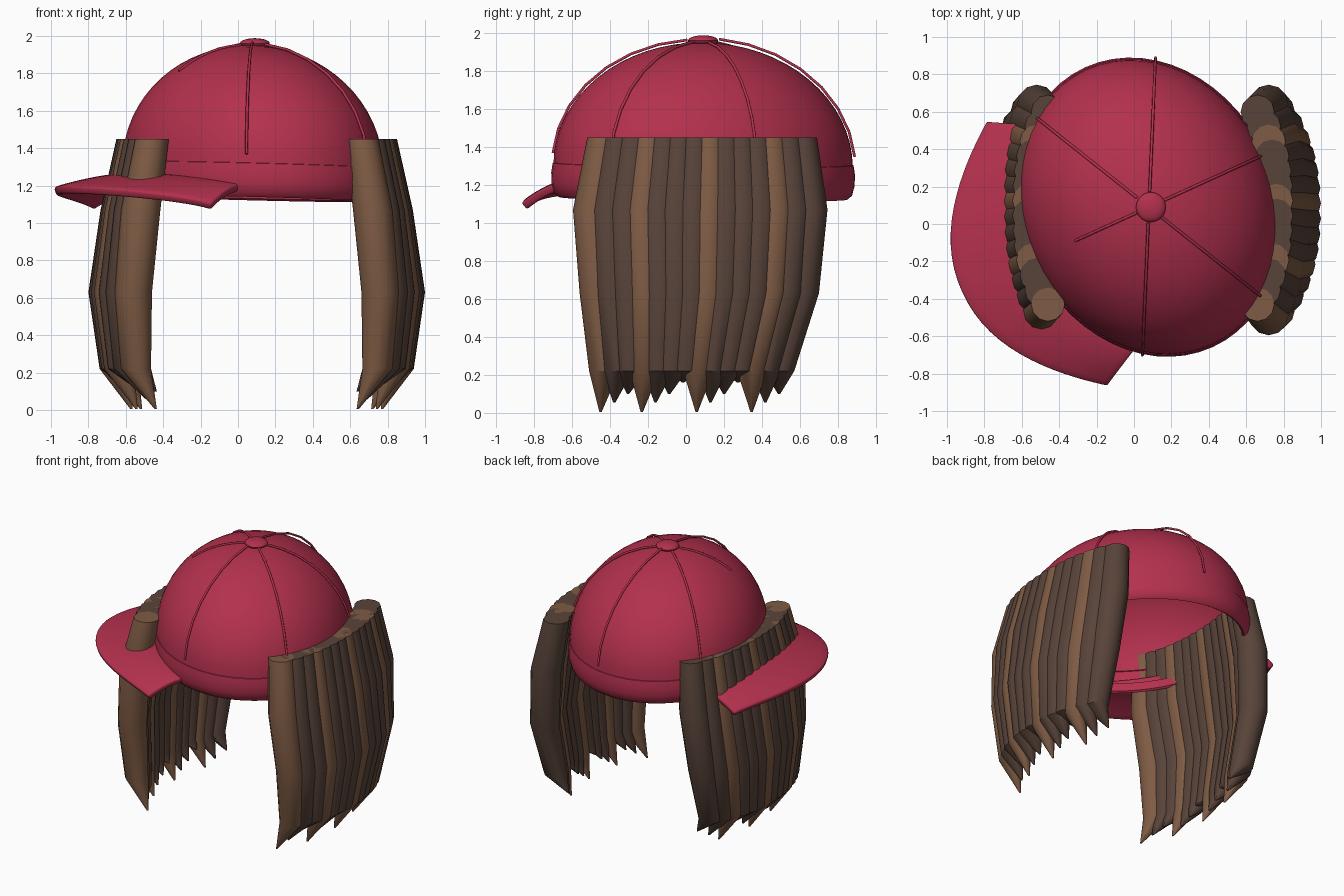
import bpy, bmesh
from math import sin, cos, pi, radians, sqrt
from mathutils import Vector

cube = bpy.data.objects.get("Cube")
if cube:
    bpy.data.objects.remove(cube)


def material(name, rgb):
    m = bpy.data.materials.new(name)
    m.use_nodes = True
    m.diffuse_color = (*rgb, 1)
    m.node_tree.nodes["Principled BSDF"].inputs["Base Color"].default_value = (*rgb, 1)
    return m


RED = material("crimson cloth", (0.45, 0.03, 0.075))
LIGHT = material("light brown hair", (0.21, 0.105, 0.058))
DARK = material("dark brown hair", (0.098, 0.057, 0.042))

# Cap frame: u points along the visor, v across it
CX, CY = 0.08, 0.09
A, B, H, ZC = 0.673, 0.81, 0.65, 1.30
YAW = radians(204.5)
TILT = 0.03


def cap_point(u, v, z):
    return Vector((CX + u * cos(YAW) - v * sin(YAW),
                   CY + u * sin(YAW) + v * cos(YAW), z + TILT * u))


def finish(name, bm, mat, angle=35):
    bmesh.ops.recalc_face_normals(bm, faces=bm.faces)
    me = bpy.data.meshes.new(name)
    bm.to_mesh(me)
    bm.free()
    me.materials.append(mat)
    ob = bpy.data.objects.new(name, me)
    bpy.context.collection.objects.link(ob)
    bpy.ops.object.select_all(action='DESELECT')
    ob.select_set(True)
    bpy.context.view_layer.objects.active = ob
    bpy.ops.object.shade_smooth_by_angle(angle=radians(angle))
    return ob


def bridge(bm, rows, closed=True):
    """Skin between consecutive rows of vertices."""
    for r0, r1 in zip(rows, rows[1:]):
        n = len(r0)
        for i in range(n if closed else n - 1):
            j = (i + 1) % n
            bm.faces.new((r0[i], r0[j], r1[j], r1[i]))


def cap_ring(bm, scale, z, n=56):
    return [bm.verts.new(cap_point(A * scale * cos(2 * pi * i / n),
                                   B * scale * sin(2 * pi * i / n), z))
            for i in range(n)]


# Dome
bm = bmesh.new()
rings = [cap_ring(bm, cos(e * pi / 32), ZC + H * sin(e * pi / 32)) for e in range(16)]
bridge(bm, rings)
pole = bm.verts.new(cap_point(0, 0, ZC + H))
top = rings[-1]
for i, v in enumerate(top):
    bm.faces.new((v, top[(i + 1) % len(top)], pole))
finish("cap_dome", bm, RED)

# Sweat band with a rolled lower edge
bm = bmesh.new()
profile = [(0.99, 1.315), (1.005, 1.31), (1.015, 1.26), (1.012, 1.2),
           (0.995, 1.15), (0.965, 1.13), (0.945, 1.14), (0.945, 1.2)]
bridge(bm, [cap_ring(bm, s, z) for s, z in profile])
finish("cap_band", bm, RED, 50)

# Curved visor
bm = bmesh.new()
rows = []
STEPS, DEPTH = 32, 8
for k in range(DEPTH + 1):
    f = k / DEPTH
    row = []
    for i in range(STEPS + 1):
        s = 2 * i / STEPS - 1
        phi = s * radians(56)
        iu, iv, iz = 0.97 * A * cos(phi), 0.97 * B * sin(phi), 1.25 - 0.05 * s * s
        ov = 0.78 * sin(s * pi / 2) * 0.6 + 0.78 * s * 0.4
        ou = 0.6 + 0.5 * (1 - abs(ov / 0.78) ** 2.1)
        oz = 1.165 - 0.08 * s * s
        z = iz + (oz - iz) * f ** 1.6
        row.append(bm.verts.new(cap_point(iu + (ou - iu) * f, iv + (ov - iv) * f, z)))
    rows.append(row)
bridge(bm, rows, closed=False)
visor = finish("cap_visor", bm, RED)
if visor.data.polygons[0].normal.z < 0:
    visor.data.flip_normals()
thick = visor.modifiers.new("thickness", 'SOLIDIFY')
thick.thickness = 0.045
thick.offset = -1
edge = visor.modifiers.new("soft edge", 'BEVEL')
edge.width = 0.012
edge.segments = 2

# Raised seams running down from the button
SEAMS = [(0, 1.005, 50), (63, 1.025, 5), (117, 1.015, 5),
         (180, 1.012, 14), (243, 1.035, 5), (297, 1.012, 5)]
for deg, grow, low in SEAMS:
    crv = bpy.data.curves.new("cap_seam", 'CURVE')
    crv.dimensions = '3D'
    crv.bevel_depth = 0.008
    crv.bevel_resolution = 1
    crv.use_fill_caps = True
    sp = crv.splines.new('POLY')
    count = 8
    sp.points.add(count - 1)
    d = radians(deg)
    reach = 1 / sqrt((cos(d) / A) ** 2 + (sin(d) / B) ** 2)
    for i, p in enumerate(sp.points):
        e = radians(84 + (low - 84) * i / (count - 1))
        r = reach * grow * cos(e)
        p.co = (*cap_point(r * cos(d), r * sin(d), ZC + H * grow * sin(e)), 1)
    crv.materials.append(RED)
    bpy.context.collection.objects.link(bpy.data.objects.new("cap_seam", crv))

# Button on the crown
bm = bmesh.new()
bmesh.ops.create_uvsphere(bm, u_segments=20, v_segments=10, radius=0.08)
for v in bm.verts:
    v.co = Vector((v.co.x + 0.09, v.co.y + 0.09, v.co.z * 0.35 + 1.96))
finish("cap_button", bm, RED)

# Hair: each level is height, x of the middle strand, inward pull at the ends,
# y centre, y half spread, strand radius
LEVELS = [(1.45, 0.76, 0.10, 0.085, 0.515, 0.09),
          (1.07, 0.83, 0.11, 0.075, 0.565, 0.105),
          (0.63, 0.90, 0.14, 0.07, 0.53, 0.10),
          (0.22, 0.86, 0.115, 0.03, 0.46, 0.08),
          (0.0, 0.77, 0.13, 0.02, 0.47, 0.006)]
TIPS = [0.055, 0.1, 0.16]
COUNT, SIDES = 14, 12
LIGHT_STRANDS = (0, 3, 7, 11)
MIRROR_X = 0.1


def strand(name, index, side):
    t = 2 * index / (COUNT - 1) - 1
    light = index in LIGHT_STRANDS
    since = index - max(k for k in LIGHT_STRANDS if k <= index)
    tip = 0.005 if light else TIPS[since - 1]
    bm = bmesh.new()
    rings = []
    for z, mid, pull, yc, spread, rad in LEVELS:
        x = mid - pull * abs(t) ** 2.5 - MIRROR_X
        y = yc + spread * t
        rings.append([bm.verts.new((MIRROR_X + side * (x + rad * cos(2 * pi * i / SIDES)),
                                    y + rad * sin(2 * pi * i / SIDES), max(z, tip)))
                      for i in range(SIDES)])
    bridge(bm, rings)
    bm.faces.new(rings[0])
    bm.faces.new(rings[-1])
    finish(name, bm, LIGHT if light else DARK, 32)


for side, label in ((1, "left"), (-1, "right")):
    for index in range(COUNT):
        strand(label + "_hair_strand", index, side)
